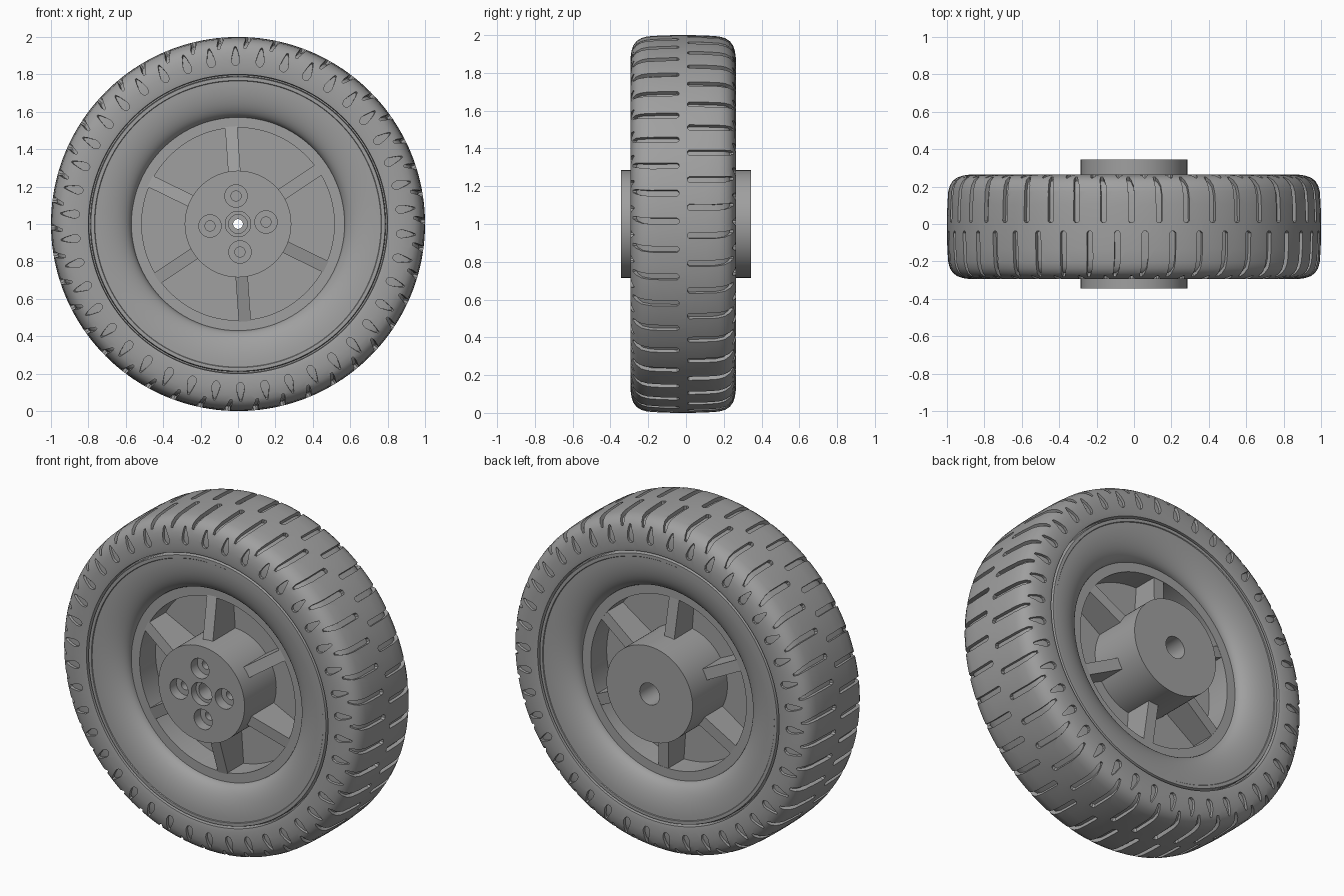
import bpy, bmesh, math
from mathutils import Vector, Matrix

cube = bpy.data.objects.get("Cube")
if cube:
    bpy.data.objects.remove(cube, do_unlink=True)

mat = bpy.data.materials.new("mid_grey")
mat.use_nodes = True
GREY = (0.35, 0.35, 0.35, 1)
mat.diffuse_color = GREY
mat.node_tree.nodes["Principled BSDF"].inputs["Base Color"].default_value = GREY

MID = -0.015            # middle plane of tyre and rim along y
COUNT = 42              # tread pitches around the tyre
PITCH = math.tau / COUNT


def polar(angle, r, y):
    """Angle runs from straight up towards +x."""
    return Vector((r * math.sin(angle), y, 1 + r * math.cos(angle)))


def finish(bm, name):
    bmesh.ops.remove_doubles(bm, verts=bm.verts, dist=1e-5)
    bmesh.ops.recalc_face_normals(bm, faces=bm.faces)
    mesh = bpy.data.meshes.new(name)
    bm.to_mesh(mesh)
    bm.free()
    mesh.materials.append(mat)
    obj = bpy.data.objects.new(name, mesh)
    bpy.context.collection.objects.link(obj)
    return obj


def revolve(name, profile, steps):
    """Spin a closed (radius, y) profile round the axle."""
    bm = bmesh.new()
    rings = [[bm.verts.new(polar(math.tau * i / steps, r, y)) for r, y in profile]
             for i in range(steps)]
    n = len(profile)
    for i in range(steps):
        a, b = rings[i], rings[(i + 1) % steps]
        for j in range(n):
            k = (j + 1) % n
            if profile[j][0] == 0 and profile[k][0] == 0:
                continue
            if profile[j][0] == 0:
                bm.faces.new((a[j], a[k], b[k]))
            elif profile[k][0] == 0:
                bm.faces.new((a[j], a[k], b[j]))
            else:
                bm.faces.new((a[j], a[k], b[k], b[j]))
    bmesh.ops.delete(bm, geom=[v for v in bm.verts if not v.link_faces], context='VERTS')
    return finish(bm, name)


def mirrored(half):
    """Half profile (radius, offset from middle) to a full closed one."""
    return ([(r, MID - h) for r, h in half] +
            [(r, MID + h) for r, h in reversed(half)])


def cut(obj, cutter):
    """Subtract the cutter and keep the plain mesh."""
    cutter.hide_render = True
    mod = obj.modifiers.new("cut", 'BOOLEAN')
    mod.operation = 'DIFFERENCE'
    mod.solver = 'EXACT'
    mod.object = cutter
    deps = bpy.context.evaluated_depsgraph_get()
    mesh = bpy.data.meshes.new_from_object(obj.evaluated_get(deps))
    obj.modifiers.clear()
    obj.data = mesh
    bpy.data.objects.remove(cutter, do_unlink=True)


def smooth(obj, degrees=30):
    bpy.ops.object.select_all(action='DESELECT')
    obj.select_set(True)
    bpy.context.view_layer.objects.active = obj
    bpy.ops.object.shade_smooth_by_angle(angle=math.radians(degrees))


# Tyre body
tyre = revolve("tyre", mirrored([
    (0.78, 0.24), (0.797, 0.24), (0.8, 0.276), (0.82, 0.28), (0.88, 0.279),
    (0.915, 0.274), (0.945, 0.264), (0.968, 0.247), (0.984, 0.222),
    (0.993, 0.19), (0.998, 0.12), (1.0, 0.04)]), 168)

# Tread grooves and shoulder pockets: stations of
# radius, offset, outward direction (radial, axial), twist, half width
GROOVE = [
    (1.0, 0.022, 1, 0, 0, 0.007), (1.0, 0.032, 1, 0, 0, 0.016),
    (0.995, 0.17, 1, 0.05, 0, 0.016), (0.984, 0.222, 0.9, 0.4, -0.005, 0.015),
    (0.962, 0.253, 0.7, 0.7, -0.015, 0.012), (0.94, 0.266, 0.4, 0.9, -0.02, 0.006)]
POCKET = [
    (0.848, 0.28, 0, 1, 0, 0.006), (0.856, 0.28, 0, 1, 0, 0.016),
    (0.875, 0.279, 0, 1, 0, 0.022), (0.9, 0.277, 0.2, 1, 0, 0.018),
    (0.93, 0.27, 0.3, 0.9, 0, 0.011), (0.95, 0.261, 0.6, 0.8, 0, 0.004)]


def add_cutter(bm, stations, angle, side, depth):
    rows = []
    for r, h, dr, dh, twist, w in stations:
        row = []
        for lift, sign in ((0.03, -1), (0.03, 1), (-depth, 1), (-depth, -1)):
            rr = r + dr * lift
            y = MID + side * (h + dh * lift)
            row.append(bm.verts.new(polar(angle + twist + sign * w / r, rr, y)))
        rows.append(row)
    for a, b in zip(rows, rows[1:]):
        for j in range(4):
            k = (j + 1) % 4
            bm.faces.new((a[j], a[k], b[k], b[j]))
    bm.faces.new(rows[0])
    bm.faces.new(rows[-1])


bm = bmesh.new()
for side, phase in ((-1, 0.06), (1, -0.014)):
    for i in range(COUNT):
        add_cutter(bm, GROOVE, phase + i * PITCH, side, 0.022)
        add_cutter(bm, POCKET, phase + (i + 0.5) * PITCH, side, 0.016)
cut(tyre, finish(bm, "tread_cutter"))
smooth(tyre)

# Rim: web disc, barrel, flat ring and flared dish
flare = [(0.765 - 0.195 * math.sin(t), 0.18 + 0.092 * math.cos(t))
         for t in (math.pi / 2 * (1 - i / 12) for i in range(13))]
rim = revolve("rim", mirrored(
    [(0.2, 0.03), (0.515, 0.03), (0.515, 0.18)] + flare +
    [(0.768, 0.276), (0.786, 0.276), (0.79, 0.268)]), 128)
smooth(rim)

# Hub with stepped axle bore
hub = revolve("hub", [
    (0.068, -0.345), (0.285, -0.345), (0.285, 0.345), (0.065, 0.345),
    (0.065, 0.06), (0.026, 0.06), (0.026, -0.2), (0.05, -0.2),
    (0.05, -0.3), (0.068, -0.3)], 96)

# Four stepped bolt holes in the front of the hub
for i in range(4):
    bolt = revolve("bolt_cutter", [
        (0, -0.4), (0.06, -0.4), (0.06, -0.285), (0.027, -0.285),
        (0.027, -0.2), (0, -0.2)], 32)
    offset = polar(math.radians(-4) + i * math.pi / 2, 0.15, 0) - Vector((0, 0, 1))
    bolt.data.transform(Matrix.Translation(offset))
    cut(hub, bolt)
smooth(hub)

# Six sloping spokes running through from front to back
bm = bmesh.new()
for i in range(6):
    turn = Matrix.Translation((0, 0, 1)) @ Matrix.Rotation(
        math.radians(-4 + 60 * i), 4, 'Y')
    ends = []
    for r, front, back in ((0.25, -0.265, 0.19), (0.53, -0.193, 0.162)):
        ends.append([bm.verts.new(turn @ Vector((x, y, r))) for x, y in
                     ((-0.033, front), (0.033, front), (0.033, back), (-0.033, back))])
    inner, outer = ends
    for j in range(4):
        k = (j + 1) % 4
        bm.faces.new((inner[j], inner[k], outer[k], outer[j]))
    bm.faces.new(inner)
    bm.faces.new(outer)
finish(bm, "spokes")
